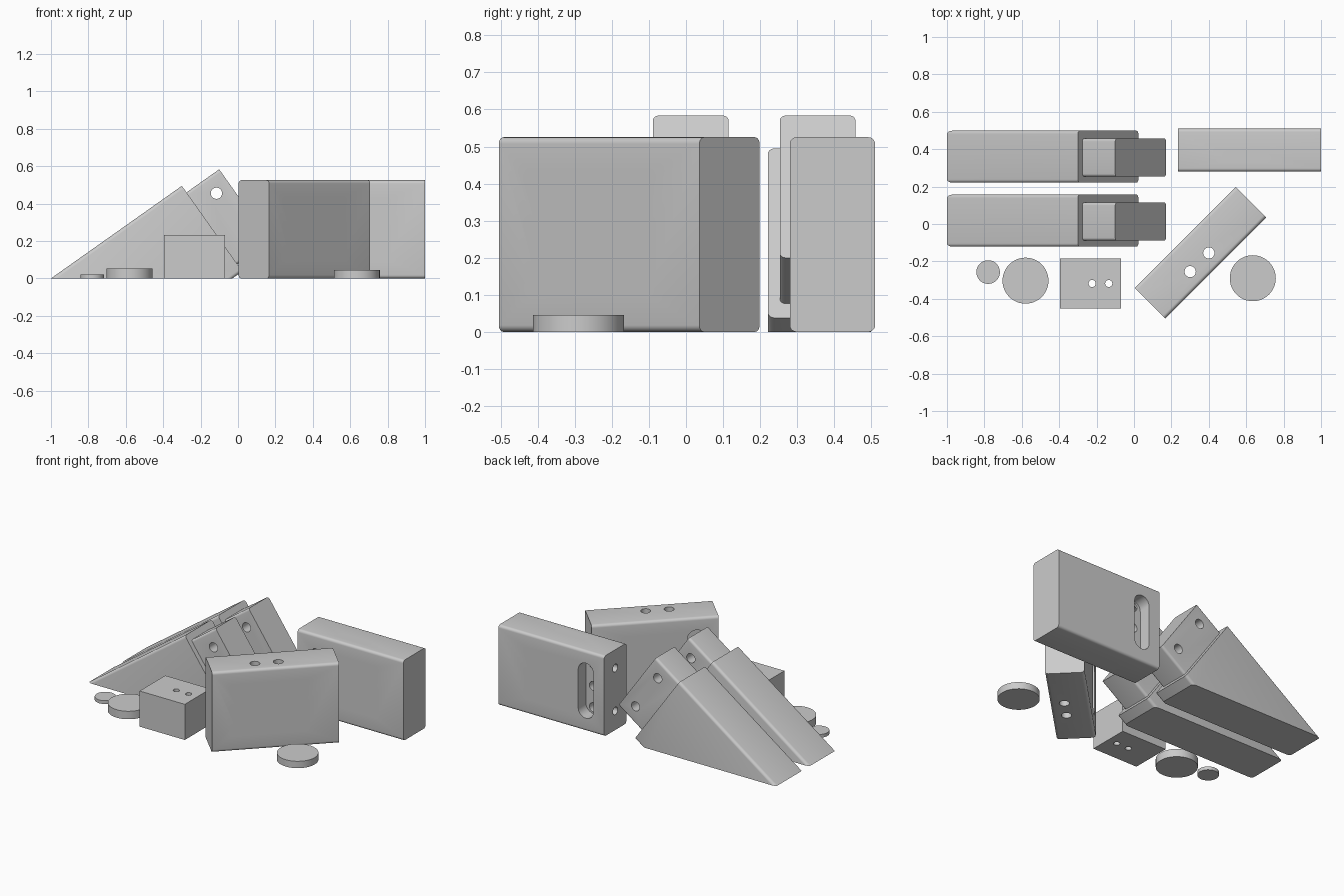
import bpy, bmesh, math
from mathutils import Matrix, Vector

if "Cube" in bpy.data.objects:
    bpy.data.objects.remove(bpy.data.objects["Cube"])

grey = bpy.data.materials.new("light grey")
grey.diffuse_color = (0.6, 0.6, 0.6, 1)
grey.use_nodes = True
grey.node_tree.nodes["Principled BSDF"].inputs["Base Color"].default_value = grey.diffuse_color


def make(name, bm, matrix=Matrix()):
    """Turn a bmesh into a named grey object."""
    bm.transform(matrix)
    bmesh.ops.recalc_face_normals(bm, faces=bm.faces)
    mesh = bpy.data.meshes.new(name)
    bm.to_mesh(mesh)
    bm.free()
    mesh.materials.append(grey)
    obj = bpy.data.objects.new(name, mesh)
    bpy.context.collection.objects.link(obj)
    return obj


def prism(points, vector):
    """Extrude a closed outline along a vector."""
    bm = bmesh.new()
    face = bm.faces.new([bm.verts.new(p) for p in points])
    moved = bmesh.ops.extrude_face_region(bm, geom=[face])["geom"]
    verts = [v for v in moved if isinstance(v, bmesh.types.BMVert)]
    bmesh.ops.translate(bm, verts=verts, vec=vector)
    bmesh.ops.recalc_face_normals(bm, faces=bm.faces)
    return bm


def bar(x0, x1, y0, y1, z0, z1, r, steps=5):
    """Box along x with its four long edges rounded."""
    pts = []
    corners = [(y1 - r, z1 - r), (y0 + r, z1 - r), (y0 + r, z0 + r), (y1 - r, z0 + r)]
    for q, (cy, cz) in enumerate(corners):
        for i in range(steps + 1):
            a = math.pi / 2 * (q + i / steps)
            pts.append((x0, cy + r * math.cos(a), cz + r * math.sin(a)))
    return prism(pts, (x1 - x0, 0, 0))


def rod(start, end, r, sides=32, turn=0):
    """Cylinder between two points, used for holes and rings."""
    start, axis = Vector(start), Vector(end) - Vector(start)
    bm = bmesh.new()
    bmesh.ops.create_cone(bm, cap_ends=True, segments=sides, radius1=r, radius2=r, depth=axis.length)
    spin = axis.to_track_quat('Z', 'Y').to_matrix().to_4x4()
    bm.transform(Matrix.Translation(start + axis / 2) @ spin @ Matrix.Rotation(turn, 4, 'Z'))
    return bm


def finish(obj, cutters=(), matrix=Matrix()):
    """Cut the holes, then smooth the rounded faces."""
    bpy.ops.object.select_all(action='DESELECT')
    obj.select_set(True)
    bpy.context.view_layer.objects.active = obj
    for bm in cutters:
        tool = make("cutter", bm, matrix)
        tool.hide_render = True
        mod = obj.modifiers.new("cut", 'BOOLEAN')
        mod.operation, mod.solver, mod.object = 'DIFFERENCE', 'EXACT', tool
        bpy.ops.object.modifier_apply(modifier=mod.name)
        bpy.data.objects.remove(tool)
    bpy.ops.object.shade_smooth_by_angle(angle=math.radians(30))


# Two drilled blocks with a slot in the back, one straight and one turned
L, W, H = 0.765, 0.23, 0.525
COL, SLOT_R, SLOT_Y = 0.133, 0.055, 0.15


def slot():
    pts = []
    for cz, base in ((0.39, 0), (0.14, math.pi)):
        for i in range(17):
            a = base + math.pi * i / 16
            pts.append((COL + SLOT_R * math.cos(a), SLOT_Y, cz + SLOT_R * math.sin(a)))
    return prism(pts, (0, 0.2, 0))


def drilled_block(name, place):
    cuts = [rod((x, -0.1, z), (x, W + 0.1, z), 0.03)
            for x in (COL, 0.55) for z in (0.125, 0.265, 0.405)]
    cuts += [rod((x, 0.082, -0.1), (x, 0.082, H + 0.1), 0.03) for x in (0.272, 0.413)]
    cuts += [rod((-0.1, W / 2, z), (COL, W / 2, z), 0.025) for z in (0.125, 0.405)]
    cuts.append(slot())
    finish(make(name, bar(0, L, 0, W, 0, H, 0.018), place), cuts, place)


drilled_block("straight_block", Matrix.Translation((0.235, 0.28, 0)))
drilled_block("turned_block", Matrix.Translation((0.166, -0.505, 0)) @ Matrix.Rotation(math.pi / 4, 4, 'Z'))

# Two sloping wedges, cut flat at the ground, each with a drilled tongue
for label, y in (("front", 0.018), ("back", 0.36)):
    tilt = Matrix.Translation((-0.3, y, 0.495)) @ Matrix.Rotation(-math.atan(math.sqrt(0.5)), 4, 'Y')
    bm = bar(-1.3, 0, -0.139, 0.139, -0.56, 0, 0.018)
    bm.transform(tilt)
    bmesh.ops.bisect_plane(bm, geom=bm.verts[:] + bm.edges[:] + bm.faces[:],
                           plane_co=(0, 0, 0), plane_no=(0, 0, 1), clear_inner=True)
    bmesh.ops.holes_fill(bm, edges=[e for e in bm.edges if e.is_boundary])
    finish(make(label + "_wedge", bm))
    tongue = make(label + "_tongue", bar(0, 0.214, -0.107, 0.097, -0.513, -0.043, 0.016), tilt)
    finish(tongue, [rod((0.128, -0.2, z), (0.128, 0.2, z), 0.03) for z in (-0.139, -0.417)], tilt)

# Small block with two vertical holes
bm = bmesh.new()
bmesh.ops.create_cube(bm, size=1)
bm.transform(Matrix.Translation((-0.233, -0.318, 0.1165)) @ Matrix.Diagonal((0.327, 0.265, 0.233, 1)))
finish(make("small_block", bm), [rod((x, -0.318, -0.1), (x, -0.318, 0.4), 0.019) for x in (-0.224, -0.135)])

# Rings: x, y, outer radius, height, hole radius, hole sides, hole turn
rings = {
    "left_hex_ring": (-0.58, -0.303, 0.123, 0.052, 0.085, 6, math.radians(20)),
    "right_hex_ring": (0.635, -0.29, 0.123, 0.045, 0.085, 6, 0),
    "washer": (-0.78, -0.257, 0.063, 0.022, 0.03, 32, 0),
}
for name, (x, y, r, h, hole, sides, turn) in rings.items():
    ring = make(name, rod((x, y, 0), (x, y, h), r, 48))
    finish(ring, [rod((x, y, -0.1), (x, y, 0.2), hole, sides, turn)])
